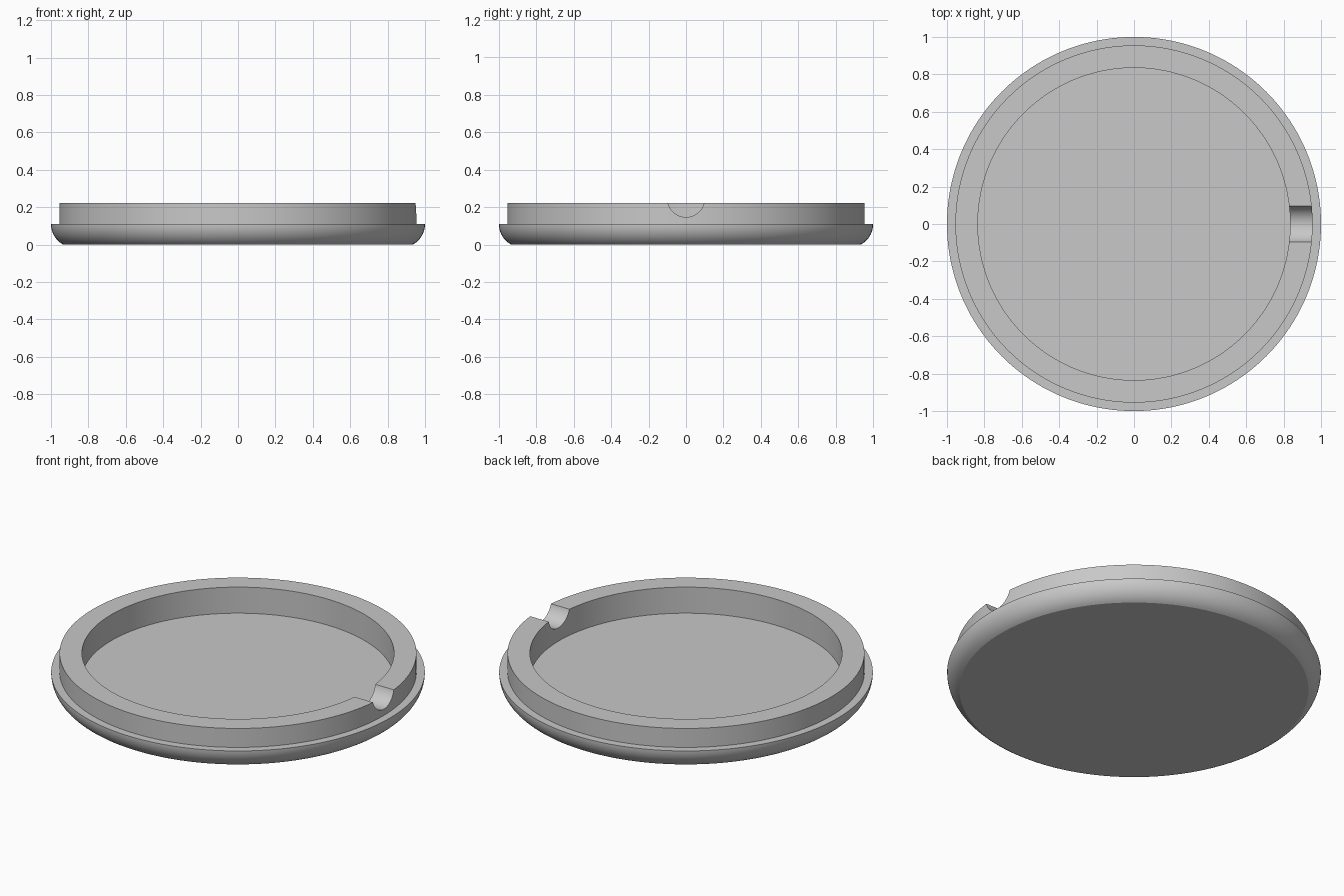
import bpy, bmesh, math

if "Cube" in bpy.data.objects:
    bpy.data.objects.remove(bpy.data.objects["Cube"])

SEG = 160
grey = bpy.data.materials.new("grey_plastic")
grey.diffuse_color = (0.58, 0.58, 0.58, 1)
grey.use_nodes = True
grey.node_tree.nodes["Principled BSDF"].inputs["Base Color"].default_value = grey.diffuse_color

# Lid cross-section (radius, height): base, rounded side, ledge, rim, recessed floor
R, CX, CZ = 0.125, 0.875, 0.11
END = math.asin(CZ / R)
profile = [(0, 0)]
profile += [(CX + R * math.cos(a), CZ - R * math.sin(a))
            for a in (END * (1 - i / 12) for i in range(13))]
profile += [(0.955, 0.11), (0.955, 0.222), (0.835, 0.222), (0.835, 0.068), (0, 0.068)]

# Revolve the cross-section into a closed solid
bm = bmesh.new()
verts = [bm.verts.new((r, 0, z)) for r, z in profile]
edges = [bm.edges.new(p) for p in zip(verts, verts[1:])]
bmesh.ops.spin(bm, geom=verts + edges, cent=(0, 0, 0), axis=(0, 0, 1),
               angle=math.tau, steps=SEG, use_merge=False)
bmesh.ops.remove_doubles(bm, verts=bm.verts[:], dist=1e-5)
bmesh.ops.recalc_face_normals(bm, faces=bm.faces[:])
mesh = bpy.data.meshes.new("lid")
bm.to_mesh(mesh)
bm.free()
lid = bpy.data.objects.new("lid", mesh)
bpy.context.collection.objects.link(lid)
mesh.materials.append(grey)

# Round finger notch through the rim on the +x side
bpy.ops.mesh.primitive_cylinder_add(vertices=64, radius=0.1, depth=0.4,
                                    location=(0.9, 0, 0.247),
                                    rotation=(0, math.pi / 2, 0))
cutter = bpy.context.object
cutter.name = "notch_cutter"
cutter.data.materials.append(grey)
cutter.hide_render = True

bpy.ops.object.select_all(action='DESELECT')
bpy.context.view_layer.objects.active = lid
lid.select_set(True)
cut = lid.modifiers.new("notch", 'BOOLEAN')
cut.operation = 'DIFFERENCE'
cut.solver = 'EXACT'
cut.object = cutter
bpy.ops.object.modifier_apply(modifier=cut.name)
bpy.data.objects.remove(cutter)

# Smooth curved walls, crisp rims
bpy.ops.object.shade_smooth_by_angle(angle=math.radians(22))
